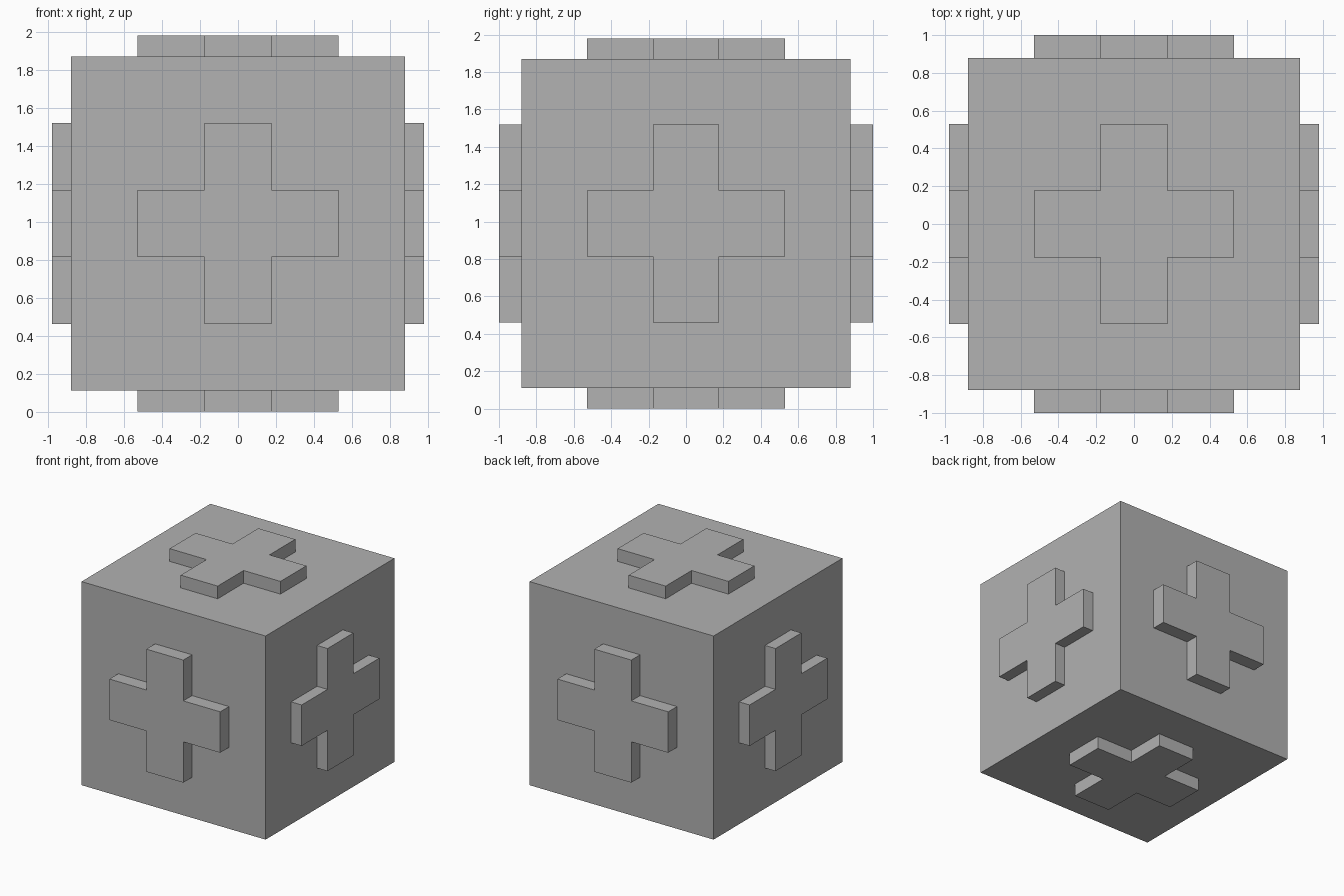
import bpy
import bmesh
from math import pi
from mathutils import Matrix, Vector

default = bpy.data.objects.get("Cube")
if default:
    bpy.data.objects.remove(default, do_unlink=True)

HALF = 0.88        # half the block's side
ARM = 0.53         # reach of a cross arm
BAR = 0.177        # half width of a cross arm
CENTRE = Vector((0, 0, 0.99))

grey = bpy.data.materials.new("grey")
grey.use_nodes = True
grey.diffuse_color = (0.445, 0.445, 0.445, 1)
grey.node_tree.nodes["Principled BSDF"].inputs["Base Color"].default_value = grey.diffuse_color


def add_object(name, bm, matrix):
    bmesh.ops.recalc_face_normals(bm, faces=bm.faces)
    mesh = bpy.data.meshes.new(name)
    bm.to_mesh(mesh)
    bm.free()
    mesh.materials.append(grey)
    obj = bpy.data.objects.new(name, mesh)
    obj.matrix_world = matrix
    bpy.context.collection.objects.link(obj)


def add_cross(name, rotation, reach):
    """Raised plus shape standing on the block's +z face, then turned to its side."""
    bm = bmesh.new()
    # One quarter of the outline, turned four times
    quarter = [Vector((ARM, -BAR, HALF)), Vector((ARM, BAR, HALF)), Vector((BAR, BAR, HALF))]
    outline = [Matrix.Rotation(i * pi / 2, 3, 'Z') @ p for i in range(4) for p in quarter]
    base = bm.faces.new([bm.verts.new(p) for p in outline])
    top = bmesh.ops.extrude_face_region(bm, geom=[base], use_keep_orig=True)["geom"]
    verts = [g for g in top if isinstance(g, bmesh.types.BMVert)]
    bmesh.ops.translate(bm, verts=verts, vec=(0, 0, reach - HALF))
    add_object(name, bm, Matrix.Translation(CENTRE) @ rotation)


# Main block
block = bmesh.new()
bmesh.ops.create_cube(block, size=2 * HALF)
add_object("block", block, Matrix.Translation(CENTRE))

# A raised cross on each side
for name, angle, axis, reach in (
    ("top_cross", 0, 'X', 0.99),
    ("bottom_cross", pi, 'X', 0.99),
    ("front_cross", pi / 2, 'X', 1.0),
    ("back_cross", -pi / 2, 'X', 1.0),
    ("left_cross", pi / 2, 'Y', 0.98),
    ("right_cross", -pi / 2, 'Y', 0.98),
):
    add_cross(name, Matrix.Rotation(angle, 4, axis), reach)
